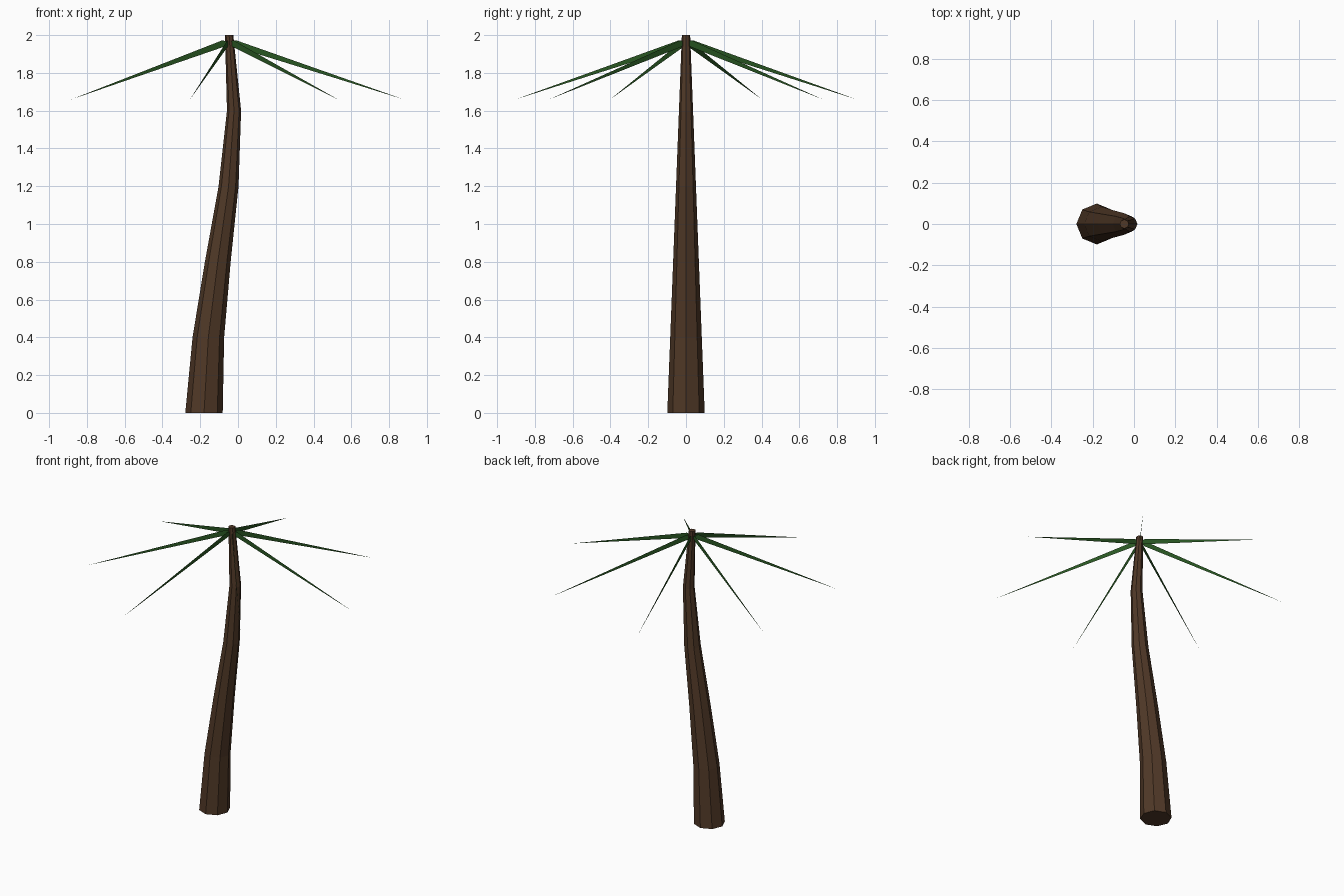
import bpy
import bmesh
from math import cos, sin, tau

if "Cube" in bpy.data.objects:
    bpy.data.objects.remove(bpy.data.objects["Cube"])


def make_material(name, colour):
    mat = bpy.data.materials.new(name)
    mat.use_nodes = True
    mat.diffuse_color = colour
    bsdf = mat.node_tree.nodes["Principled BSDF"]
    bsdf.inputs["Base Color"].default_value = colour
    bsdf.inputs["Roughness"].default_value = 0.9
    return mat


def make_object(name, bm, mat):
    mesh = bpy.data.meshes.new(name)
    bm.to_mesh(mesh)
    bm.free()
    mesh.materials.append(mat)
    obj = bpy.data.objects.new(name, mesh)
    bpy.context.collection.objects.link(obj)
    return obj


bark = make_material("bark brown", (0.08, 0.04, 0.02, 1))
leaf = make_material("leaf green", (0.022, 0.095, 0.016, 1))

# Trunk: tapering octagonal rings along a gently curved spine
SIDES = 8
spine = [(-0.18, 0.0), (-0.157, 0.4), (-0.107, 0.8),
         (-0.05, 1.2), (-0.021, 1.6), (-0.047, 2.0)]
bm = bmesh.new()
rings = []
for x, z in spine:
    radius = 0.099 - 0.0385 * z
    rings.append([bm.verts.new((x + radius * cos(tau * i / SIDES),
                                radius * sin(tau * i / SIDES), z))
                  for i in range(SIDES)])
for low, high in zip(rings, rings[1:]):
    for i in range(SIDES):
        j = (i + 1) % SIDES
        bm.faces.new((low[i], low[j], high[j], high[i]))
bm.faces.new(rings[0][::-1])
bm.faces.new(rings[-1])
make_object("trunk", bm, bark)

# Fronds: seven thin upright blades drooping from the crown
FRONDS = 7
CROWN_X = -0.048
blade = [(0.0, 1.965), (0.03, 1.938), (0.925, 1.66), (0.04, 1.972)]
for k in range(FRONDS):
    angle = tau * k / FRONDS
    bm = bmesh.new()
    bm.faces.new([bm.verts.new((CROWN_X + r * cos(angle), r * sin(angle), z))
                  for r, z in blade])
    make_object(f"frond_{k + 1}", bm, leaf)
